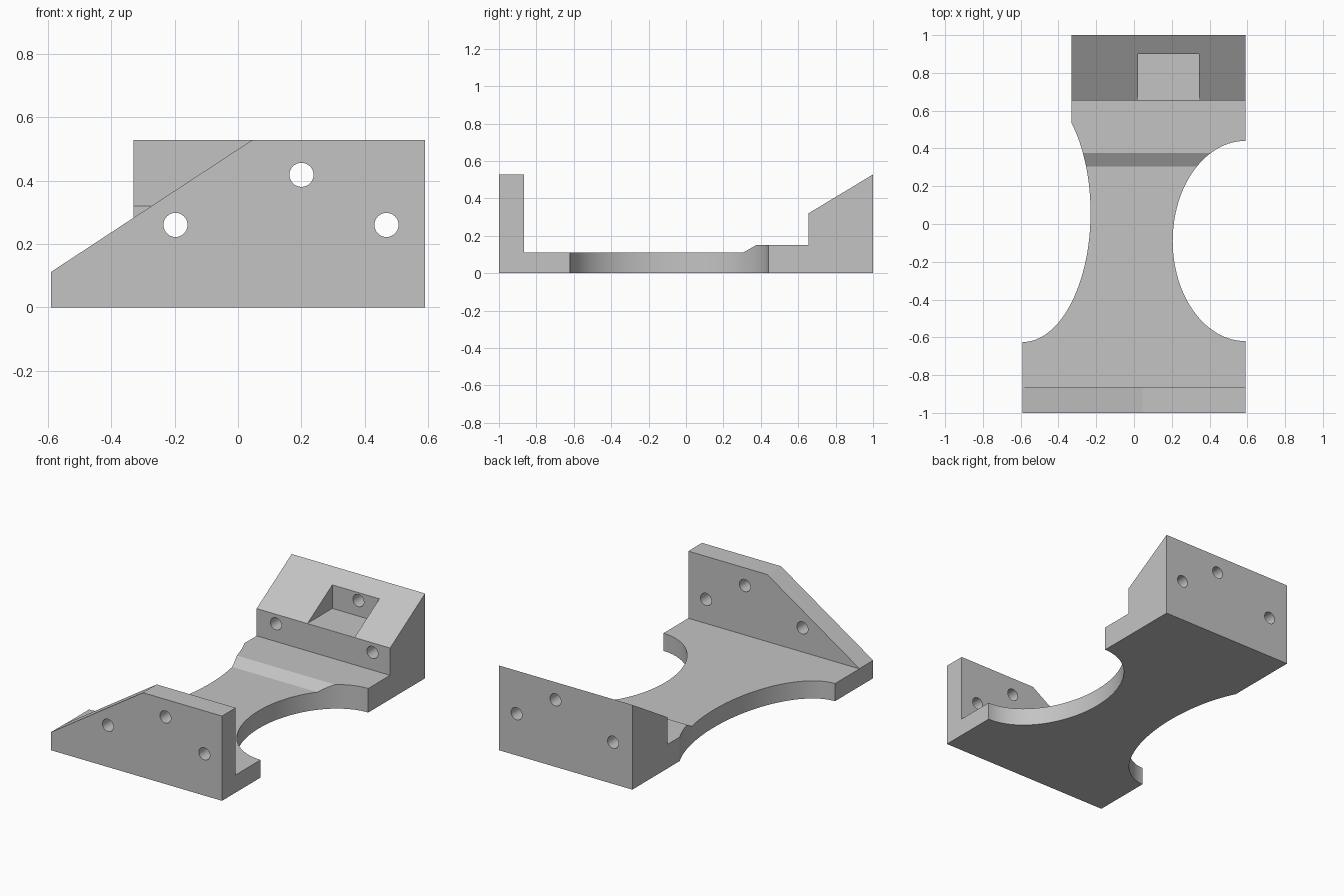
import bpy, bmesh, math
from mathutils import Vector

cube = bpy.data.objects.get("Cube")
if cube:
    bpy.data.objects.remove(cube, do_unlink=True)

grey = bpy.data.materials.new("light_grey")
grey.use_nodes = True
colour = (0.55, 0.55, 0.55, 1)
grey.diffuse_color = colour
grey.node_tree.nodes["Principled BSDF"].inputs["Base Color"].default_value = colour


def prism(name, outline, start, sweep):
    """Sweep a closed outline; start maps an outline point to 3D."""
    bm = bmesh.new()
    face = bm.faces.new([bm.verts.new(start(a, b)) for a, b in outline])
    moved = bmesh.ops.extrude_face_region(bm, geom=[face])["geom"]
    verts = [v for v in moved if isinstance(v, bmesh.types.BMVert)]
    bmesh.ops.translate(bm, verts=verts, vec=Vector(sweep))
    bmesh.ops.recalc_face_normals(bm, faces=bm.faces)
    mesh = bpy.data.meshes.new(name)
    bm.to_mesh(mesh)
    bm.free()
    mesh.materials.append(grey)
    obj = bpy.data.objects.new(name, mesh)
    bpy.context.collection.objects.link(obj)
    return obj


def ellipse(cx, cy, rx, ry, n):
    return [(cx + rx * math.cos(i * math.tau / n), cy + ry * math.sin(i * math.tau / n))
            for i in range(n)]


def rect(a0, b0, a1, b1):
    return [(a0, b0), (a1, b0), (a1, b1), (a0, b1)]


def in_plan(z):
    return lambda x, y: (x, y, z)


def in_front(y):
    return lambda x, z: (x, y, z)


# Bracket body: side profile swept across the width
profile = [(-1, 0), (1, 0), (1, 0.528), (0.655, 0.32), (0.655, 0.15), (0.375, 0.15),
           (0.305, 0.11), (-0.865, 0.11), (-0.865, 0.528), (-1, 0.528)]
bracket = prism("bracket", profile, lambda y, z: (-0.59, y, z), (1.18, 0, 0))

# Waist curves and narrower rear end
up = (0, 0, 2)
cutters = [
    prism("right_waist_cutter", ellipse(-0.59, 0.06, 0.36, 0.685, 128), in_plan(-1), up),
    prism("left_waist_cutter", ellipse(0.59, -0.09, 0.385, 0.53, 128), in_plan(-1), up),
    prism("rear_side_cutter", rect(-1, 0.06, -0.33, 1.2), in_plan(-1), up),
    # Sloping corner of the front wall
    prism("front_wall_slope_cutter", [(-0.6, 0.105), (0.045, 0.528), (0.045, 0.7), (-0.6, 0.7)],
          in_front(-1.1), (0, 0.4, 0)),
    # Pocket in the rear slope
    prism("pocket_cutter", rect(0.02, 0.321, 0.345, 0.8), in_front(0.6), (0, 0.3, 0)),
]
# Bolt holes through both walls
for x, z in [(-0.197, 0.26), (0.2, 0.418), (0.468, 0.26)]:
    cutters.append(prism("bolt_hole_cutter", ellipse(x, z, 0.038, 0.038, 32),
                         in_front(-1.1), (0, 2.2, 0)))

bpy.ops.object.select_all(action="DESELECT")
bpy.context.view_layer.objects.active = bracket
bracket.select_set(True)
for cutter in cutters:
    cutter.hide_render = True
    cut = bracket.modifiers.new(cutter.name, "BOOLEAN")
    cut.operation = "DIFFERENCE"
    cut.solver = "EXACT"
    cut.object = cutter
    bpy.ops.object.modifier_apply(modifier=cut.name)
    bpy.data.objects.remove(cutter, do_unlink=True)

bpy.ops.object.shade_smooth_by_angle(angle=math.radians(25))
